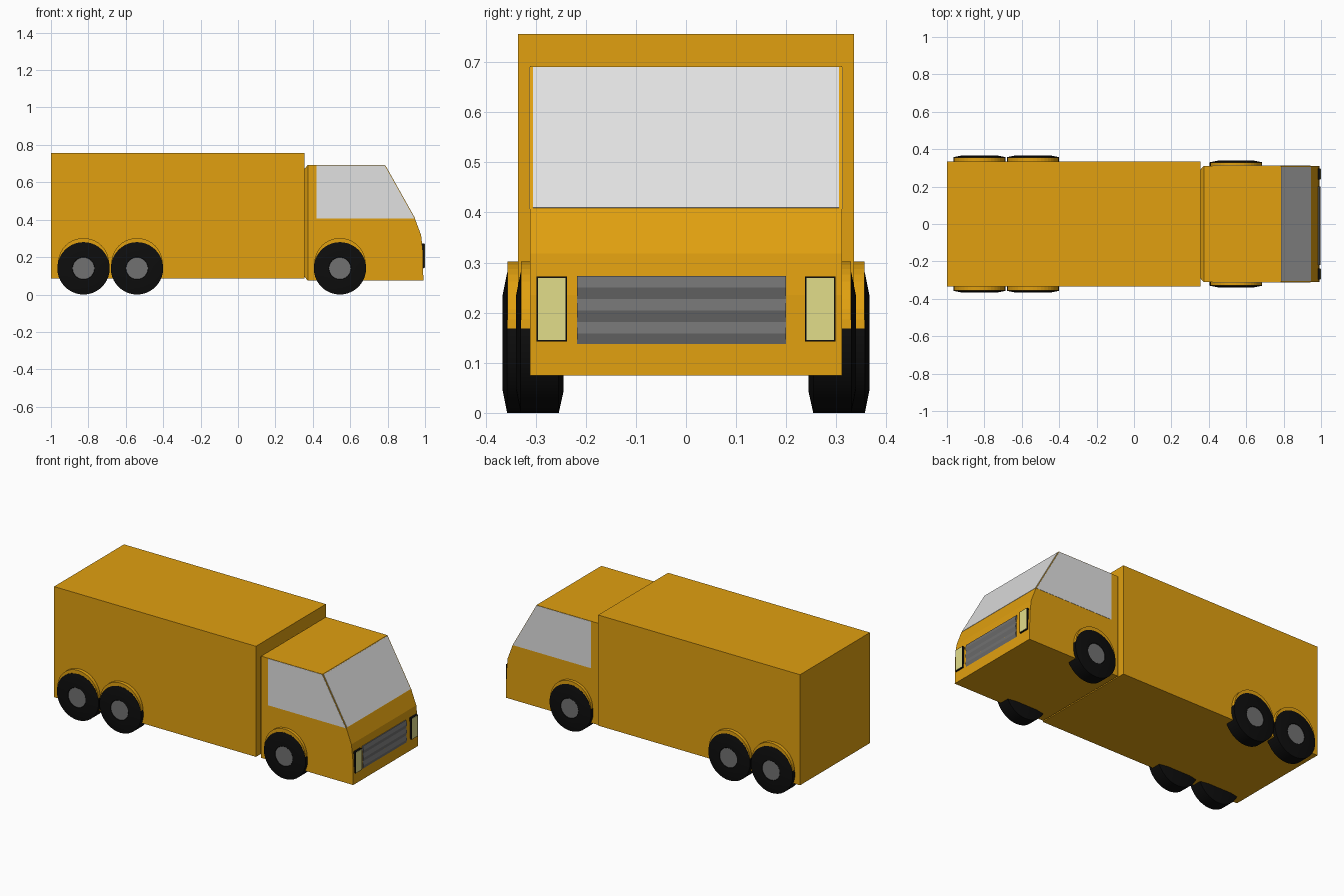
import bpy, bmesh, math
from mathutils import Vector

if "Cube" in bpy.data.objects:
    bpy.data.objects.remove(bpy.data.objects["Cube"])


def mat(name, rgb):
    m = bpy.data.materials.new(name)
    m.diffuse_color = (*rgb, 1)
    m.use_nodes = True
    m.node_tree.nodes["Principled BSDF"].inputs["Base Color"].default_value = m.diffuse_color
    return m


ORANGE = mat("orange paint", (0.753, 0.352, 0.005))
GLASS = mat("pale glass", (0.753, 0.753, 0.753))
BLACK = mat("black rubber", (0.004, 0.004, 0.004))
GREY = mat("mid grey", (0.165, 0.165, 0.165))
LAMP = mat("lamp yellow", (0.76, 0.723, 0.254))


def finish(name, bm, *mats):
    bmesh.ops.recalc_face_normals(bm, faces=bm.faces)
    me = bpy.data.meshes.new(name)
    bm.to_mesh(me)
    bm.free()
    for m in mats:
        me.materials.append(m)
    ob = bpy.data.objects.new(name, me)
    bpy.context.collection.objects.link(ob)
    return ob


def prism_bm(pts, y0, y1):
    """Side profile (x, z) extruded from y0 to y1."""
    bm = bmesh.new()
    face = bm.faces.new([bm.verts.new((x, y0, z)) for x, z in pts])
    r = bmesh.ops.extrude_face_region(bm, geom=[face])
    vs = [v for v in r["geom"] if isinstance(v, bmesh.types.BMVert)]
    bmesh.ops.translate(bm, verts=vs, vec=(0, y1 - y0, 0))
    bmesh.ops.recalc_face_normals(bm, faces=bm.faces)
    return bm


def prism(name, pts, y0, y1, m):
    return finish(name, prism_bm(pts, y0, y1), m)


def box(name, x0, x1, y0, y1, z0, z1, m):
    return prism(name, [(x0, z0), (x1, z0), (x1, z1), (x0, z1)], y0, y1, m)


# Cargo body
box("cargo_box", -1, 0.355, -0.335, 0.335, 0.085, 0.756, ORANGE)

# Cab shell with a chamfered rear
cab = prism_bm([(0.373, 0.075), (0.991, 0.075), (0.988, 0.235), (0.979, 0.318),
                (0.945, 0.408), (0.785, 0.692), (0.373, 0.692)], -0.311, 0.311)
rear = min(cab.faces, key=lambda f: f.calc_center_median().x)
mid = rear.calc_center_median()
r = bmesh.ops.extrude_face_region(cab, geom=[rear])
bmesh.ops.delete(cab, geom=[rear], context="FACES_ONLY")
for v in [g for g in r["geom"] if isinstance(g, bmesh.types.BMVert)]:
    v.co = Vector((0.354, v.co.y * 0.93, mid.z + (v.co.z - mid.z) * 0.93))
finish("cab", cab, ORANGE)

# Windscreen plate lying on the sloped cab front
lo, hi = Vector((0.944, 0, 0.409)), Vector((0.787, 0, 0.689))
n = Vector((hi.z - lo.z, 0, lo.x - hi.x)).normalized() * 0.002
prism("windscreen", [(p.x, p.z) for p in (lo - n, lo + n, hi + n, hi - n)],
      -0.305, 0.305, GLASS)

# Grille with three ridged slats
teeth = [(0.989 if i % 2 == 0 else 0.996, 0.273 - i * 0.023) for i in range(7)]
prism("grille", [(0.975, 0.273)] + teeth + [(0.975, 0.135)], -0.218, 0.2, GREY)


def wheel(name, x, side, out):
    """Lathed tyre with a grey hub, out = outermost y."""
    prof = [(0.058, out - 0.002), (0.06, out), (0.095, out), (0.14, out - 0.009),
            (0.14, out - 0.085), (0.095, out - 0.095)]
    bm = bmesh.new()
    N = 40
    rings = [[bm.verts.new((x + rad * math.cos(2 * math.pi * i / N), side * y,
                            0.14 + rad * math.sin(2 * math.pi * i / N)))
              for i in range(N)] for rad, y in prof]
    bm.faces.new(rings[0]).material_index = 1
    bm.faces.new(rings[-1])
    for a, b in zip(rings, rings[1:]):
        for i in range(N):
            j = (i + 1) % N
            bm.faces.new((a[i], a[j], b[j], b[i]))
    ob = finish(name, bm, BLACK, GREY)
    for p in ob.data.polygons:
        p.use_smooth = len(p.vertices) == 4
    ob.data.set_sharp_from_angle(angle=math.radians(35))


for side, label in ((-1, "right"), (1, "left")):
    # Side window
    prism(label + "_side_window",
          [(0.42, 0.407), (0.943, 0.407), (0.784, 0.69), (0.42, 0.69)],
          side * 0.307, side * 0.3125, GLASS)
    # Headlight with black surround
    box(label + "_headlight_frame", 0.975, 0.998, side * 0.238, side * 0.298,
        0.142, 0.272, BLACK)
    box(label + "_headlight", 0.98, 1.0, side * 0.241, side * 0.295,
        0.145, 0.269, LAMP)
    # Wheels and half-round arches
    for part, x, out in (("front", 0.545, 0.339), ("middle", -0.54, 0.366),
                         ("rear", -0.826, 0.366)):
        wheel(f"{part}_{label}_wheel", x, side, out)
        arc = [(x + 0.137 * math.cos(math.pi * i / 20),
                0.165 + 0.137 * math.sin(math.pi * i / 20)) for i in range(21)]
        prism(f"{part}_{label}_arch", arc, side * (out - 0.07),
              side * (out - 0.01), ORANGE)
